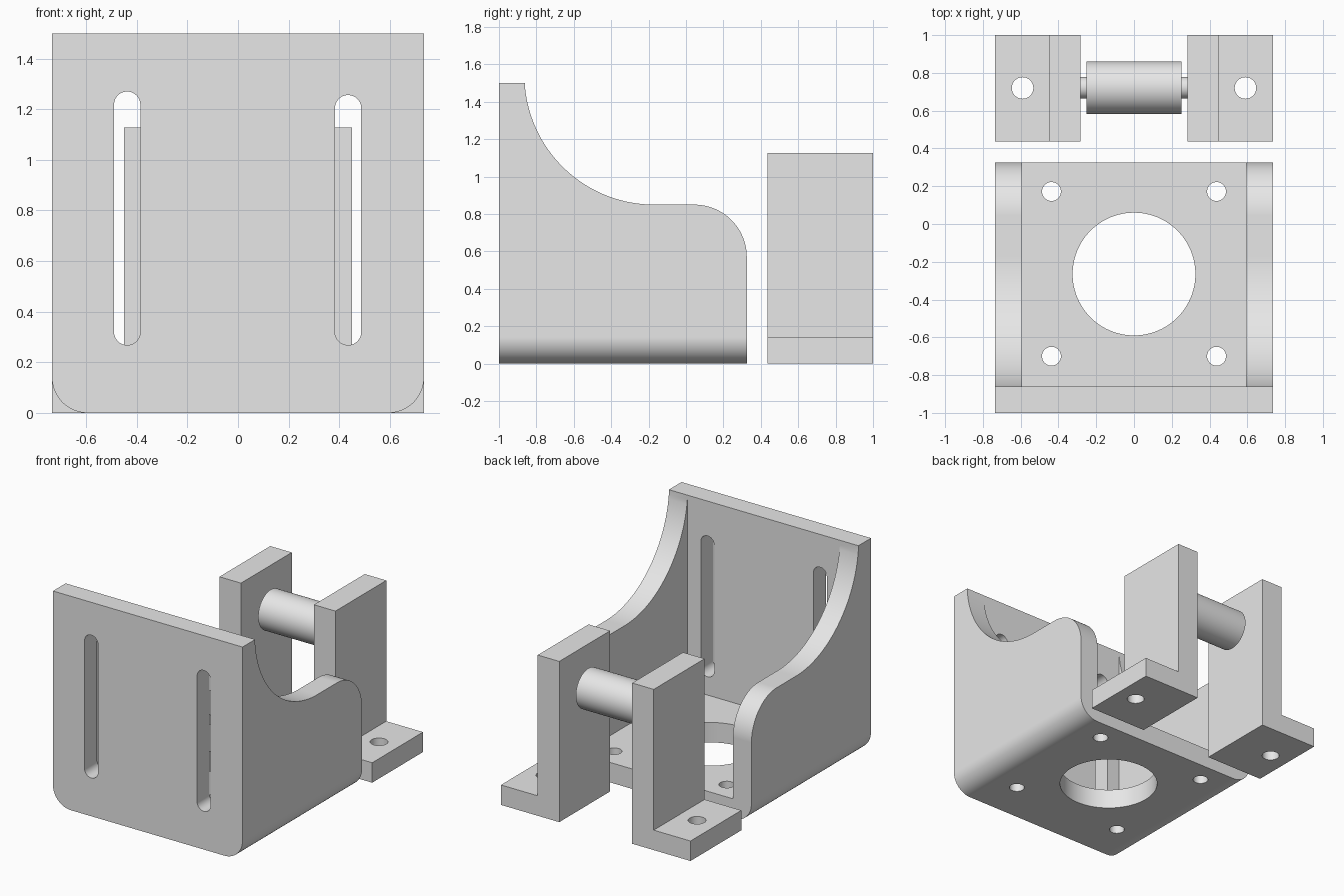
import bpy, bmesh
from math import sin, cos, pi, radians, sqrt, acos

cube = bpy.data.objects.get("Cube")
if cube:
    bpy.data.objects.remove(cube, do_unlink=True)

grey = bpy.data.materials.new("plain grey")
grey.use_nodes = True
grey.diffuse_color = (0.8, 0.8, 0.8, 1)
grey.node_tree.nodes["Principled BSDF"].inputs["Base Color"].default_value = (0.8, 0.8, 0.8, 1)


def arc(cx, cy, r, start, end, n=24):
    angles = [start + (end - start) * i / n for i in range(n + 1)]
    return [(cx + r * cos(a), cy + r * sin(a)) for a in angles]


def circle(cx, cy, r, n=64):
    return arc(cx, cy, r, 0, 2 * pi, n)[:-1]


def prism(name, outline, axis, lo, hi):
    """Extrude a 2D outline along an axis."""
    place = {"X": lambda a, b, t: (t, a, b),
             "Y": lambda a, b, t: (a, t, b),
             "Z": lambda a, b, t: (a, b, t)}[axis]
    bm = bmesh.new()
    rings = [[bm.verts.new(place(a, b, t)) for a, b in outline] for t in (lo, hi)]
    bm.faces.new(rings[0])
    bm.faces.new(rings[1])
    n = len(outline)
    for i in range(n):
        j = (i + 1) % n
        bm.faces.new((rings[0][i], rings[0][j], rings[1][j], rings[1][i]))
    bmesh.ops.recalc_face_normals(bm, faces=bm.faces)
    mesh = bpy.data.meshes.new(name)
    bm.to_mesh(mesh)
    bm.free()
    mesh.materials.append(grey)
    obj = bpy.data.objects.new(name, mesh)
    bpy.context.collection.objects.link(obj)
    return obj


def select(obj):
    bpy.ops.object.select_all(action="DESELECT")
    obj.select_set(True)
    bpy.context.view_layer.objects.active = obj


def cut(obj, *prism_args):
    """Subtract a prism from an object."""
    cutter = prism("cutter", *prism_args)
    cutter.hide_render = True
    mod = obj.modifiers.new("cut", "BOOLEAN")
    mod.operation, mod.solver, mod.object = "DIFFERENCE", "EXACT", cutter
    select(obj)
    bpy.ops.object.modifier_apply(modifier=mod.name)
    bpy.data.objects.remove(cutter, do_unlink=True)


def finish(obj):
    select(obj)
    bpy.ops.object.shade_smooth_by_angle(angle=radians(30))
    obj.modifiers.new("even shading", "WEIGHTED_NORMAL").keep_sharp = True


# Bracket: block with rounded lower edges, hollowed behind the front plate
W, T, H, FRONT, BACK = 0.735, 0.14, 1.5, -0.86, 0.325
block = ([(W, H), (-W, H)] + arc(-W + T, T, T, pi, 1.5 * pi, 16)
         + arc(W - T, T, T, 1.5 * pi, 2 * pi, 16))
bracket = prism("bracket", block, "Y", -1, BACK)
cut(bracket, [(-0.592, T), (0.592, T), (0.592, 2), (-0.592, 2)], "Y", FRONT, 1)

# Swept upper edge of the side walls
R, CY, LEDGE, r = 0.694, -0.17, 0.85, 0.28
top_angle = pi + acos((CY - FRONT) / R) if CY - FRONT < R else pi
sweep = ([(FRONT, 1.7)] + arc(CY, LEDGE + R, R, top_angle, 1.5 * pi, 32)
         + arc(BACK - r, LEDGE - r, r, pi / 2, 0) + [(0.5, LEDGE - r), (0.5, 1.7)])
cut(bracket, sweep, "X", -1, 1)

# Base openings
cut(bracket, circle(0, -0.265, 0.325, 96), "Z", -0.1, 0.3)
for x in (-0.437, 0.437):
    for y in (-0.70, 0.172):
        cut(bracket, circle(x, y, 0.05, 40), "Z", -0.1, 0.3)

# Upright slots in the front plate
for x, top in ((-0.438, 1.218), (0.435, 1.204)):
    slot = arc(x, top, 0.052, 0, pi) + arc(x, 0.32, 0.052, pi, 2 * pi)
    cut(bracket, slot, "Y", -1.1, -0.8)
finish(bracket)

# Pair of L-shaped stands behind the bracket
for side, name in ((-1, "right_stand"), (1, "left_stand")):
    profile = [(0.283, 0), (W, 0), (W, T), (0.45, T), (0.45, 1.127), (0.283, 1.127)]
    stand = prism(name, [(side * x, z) for x, z in profile], "Y", 0.437, 1)
    cut(stand, circle(side * 0.59, 0.72, 0.057, 40), "Z", -0.1, 0.3)
    finish(stand)

# Roller and its pin
finish(prism("roller", circle(0.722, 0.842, 0.139), "X", -0.252, 0.252))
finish(prism("roller_pin", circle(0.722, 0.842, 0.057, 40), "X", -0.3, 0.3))
